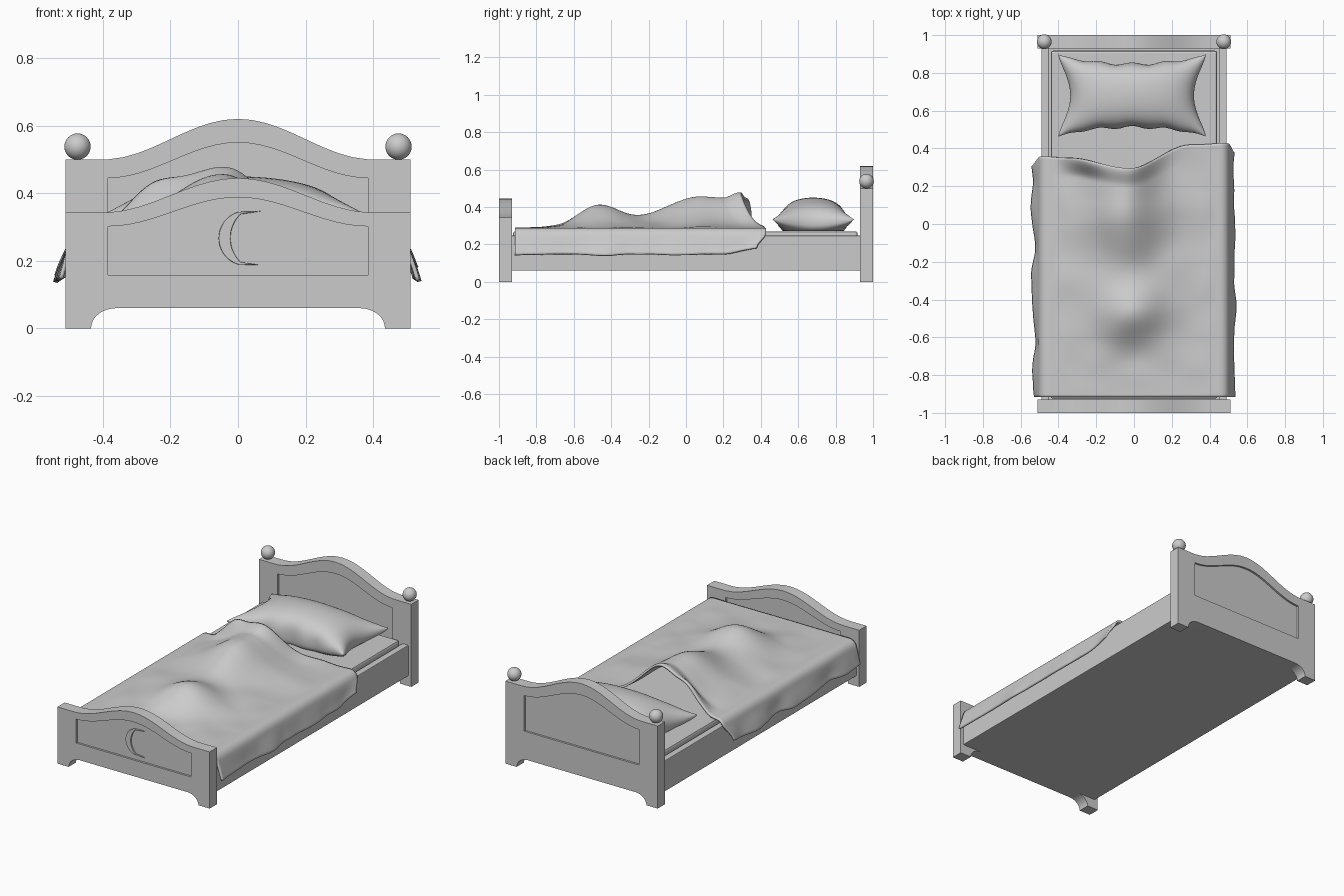
import bpy, bmesh, math
from mathutils import Vector, noise
from math import cos, sin, pi, exp

if "Cube" in bpy.data.objects:
    bpy.data.objects.remove(bpy.data.objects["Cube"])


def smooth(ob, angle=40):
    bpy.ops.object.select_all(action='DESELECT')
    ob.select_set(True)
    bpy.context.view_layer.objects.active = ob
    bpy.ops.object.shade_smooth_by_angle(angle=math.radians(angle))


def box(name, x, y, z, bevel=0.004):
    bpy.ops.mesh.primitive_cube_add(size=1, location=[(a + b) / 2 for a, b in (x, y, z)])
    ob = bpy.context.object
    ob.name = name
    ob.scale = [b - a for a, b in (x, y, z)]
    bpy.ops.object.transform_apply(location=False, rotation=False, scale=True)
    m = ob.modifiers.new("bevel", 'BEVEL')
    m.width, m.segments = bevel, 2
    return ob


def plate(name, loops, y, depth, bevel=0.0):
    """Filled outline in the xz plane (later loops are holes), thickened along y."""
    cu = bpy.data.curves.new(name, 'CURVE')
    cu.dimensions, cu.fill_mode = '2D', 'BOTH'
    cu.extrude, cu.bevel_depth, cu.bevel_resolution = depth / 2, bevel, 2
    for pts in loops:
        sp = cu.splines.new('POLY')
        sp.points.add(len(pts) - 1)
        for p, (px, pz) in zip(sp.points, pts):
            p.co = (px, pz, 0, 1)
        sp.use_cyclic_u = True
    ob = bpy.data.objects.new(name, cu)
    bpy.context.collection.objects.link(ob)
    ob.location.y, ob.rotation_euler.x = y, pi / 2
    bpy.ops.object.select_all(action='DESELECT')
    ob.select_set(True)
    bpy.context.view_layer.objects.active = ob
    bpy.ops.object.convert(target='MESH')
    smooth(bpy.context.object, 30)


def sheets(name, nu, nv, fns):
    """Grid surfaces from functions of u, v in -1..1, welded where they meet."""
    bm = bmesh.new()
    for fn in fns:
        g = [[bm.verts.new(fn(2 * i / nu - 1, 2 * j / nv - 1)) for j in range(nv + 1)]
             for i in range(nu + 1)]
        for i in range(nu):
            for j in range(nv):
                bm.faces.new((g[i][j], g[i + 1][j], g[i + 1][j + 1], g[i][j + 1]))
    if len(fns) > 1:
        bmesh.ops.remove_doubles(bm, verts=bm.verts, dist=1e-5)
        bmesh.ops.recalc_face_normals(bm, faces=bm.faces)
    me = bpy.data.meshes.new(name)
    bm.to_mesh(me)
    bm.free()
    ob = bpy.data.objects.new(name, me)
    bpy.context.collection.objects.link(ob)
    smooth(ob, 60)
    return ob


def arch(half, flat, z, rise, n=24):
    xs = [half * (1 - 2 * i / n) for i in range(n + 1)]
    return [(x, z + rise * (0.5 + 0.5 * cos(pi * min(abs(x) / flat, 1)))) for x in xs]


# Headboard and footboard: arched frame with a recessed panel on both sides
def board(name, y, z, rise, pz0, pz1, prise):
    foot = [(0.36 + 0.075 * cos(a), 0.06 * sin(a)) for a in [i * pi / 16 for i in range(9)]]
    bottom = [(-0.51, 0)] + [(-x, h) for x, h in foot] + foot[::-1] + [(0.51, 0)]
    hole = [(-0.385, pz0), (0.385, pz0)] + arch(0.385, 0.385, pz1, prise)
    plate(name, [bottom + arch(0.51, 0.4, z, rise), hole], y, 0.07)
    plate(name + "_panel", [hole], y, 0.046)


board("headboard", 0.965, 0.5, 0.12, 0.23, 0.445, 0.105)
board("footboard", -0.965, 0.343, 0.102, 0.158, 0.302, 0.086)

# Crescent ornament on the footboard
a, b = math.asin(0.0745 / 0.0792), math.asin(0.0745 / 0.0891)
outer = [(0.024 + 0.0792 * cos(t), 0.267 + 0.0792 * sin(t))
         for t in [pi - (pi - 1.71) + (2 * pi - 3.42) * i / 20 for i in range(21)]]
tip = outer[0]
r = math.hypot(tip[0] - 0.077, tip[1] - 0.267)
t0 = math.atan2(tip[1] - 0.267, tip[0] - 0.077)
inner = [(0.077 + r * cos(t), 0.267 + r * sin(t))
         for t in [2 * pi - t0 - (2 * pi - 2 * t0) * i / 20 for i in range(1, 20)]]
top_tip, low_tip = (0.036, 0.344), (0.036, 0.19)
plate("crescent", [[top_tip] + outer[1:-1] + [low_tip] + inner], -0.988, 0.012, 0.002)

# Ball finials
for s in (-1, 1):
    bpy.ops.mesh.primitive_uv_sphere_add(segments=32, ring_count=16, radius=0.039,
                                         location=(s * 0.475, 0.965, 0.538))
    bpy.context.object.name = "finial"
    smooth(bpy.context.object)

# Base, side rails and mattress
box("base", (-0.46, 0.46), (-0.935, 0.935), (0.06, 0.2))
for s in (-1, 1):
    box("side_rail", sorted((s * 0.45, s * 0.49)), (-0.935, 0.935), (0.06, 0.247))
box("mattress", (-0.44, 0.44), (-0.925, 0.918), (0.15, 0.27), 0.012)


# Pillow: two puffed sheets meeting at a pinched seam
def pillow(side):
    def fn(u, v):
        u, v = sin(u * pi / 2), sin(v * pi / 2)
        eu, ev = max(0, 1 - u * u), max(0, 1 - v * v)
        x = -0.01 + 0.39 * u * (1 - 0.16 * ev ** 1.6 * u * u)
        y = 0.68 + 0.218 * v * (1 - 0.23 * eu ** 0.8 * v * v)
        y += 0.008 * cos(u * 14) * v ** 4 * eu
        seam = 0.315 + 0.02 * (u * v) ** 2
        puff = (eu * ev) ** 0.5
        z = seam + 0.135 * puff if side > 0 else max(0.272, seam - 0.075 * puff ** 0.7)
        return x, y, z
    return fn


sheets("pillow", 40, 32, [pillow(1), pillow(-1)])


# Blanket: draped over the sides, raised over a sleeping shape, lip turned up
def ramp(a, b, t):
    t = max(0, min(1, (t - a) / (b - a)))
    return t * t * (3 - 2 * t)


def bell(t, s):
    return exp(-(t / s) ** 2 / 2)


def lerp(pts, t):
    for (x0, y0), (x1, y1) in zip(pts, pts[1:]):
        if t <= x1:
            return y0 + (y1 - y0) * ramp(x0, x1, t)
    return pts[-1][1]


END = [(-0.6, 0.37), (-0.35, 0.35), (-0.02, 0.295), (0.3, 0.42), (0.6, 0.435)]


def blanket(u, v):
    s, d = math.copysign(1, u), abs(u) * 0.64
    flat, rad = 0.455, 0.05
    x = min(d, flat)
    end = lerp(END, s * x) - 0.05 * ramp(0.5, 0.64, d)
    y = -0.915 + (end + 0.915) * (v + 1) / 2
    xs = s * x
    n = noise.noise(Vector((xs * 5, y * 5, 2)))
    # body, knee and edge lip
    body = 0.155 * bell(xs + 0.04, 0.12 if xs > -0.04 else 0.16) * bell(y - 0.11, 0.4 if y > 0.11 else 0.17)
    knee = 0.095 * bell(xs + 0.02, 0.12) * bell(y + 0.47, 0.1)
    legs = 0.045 * bell(xs + 0.03, 0.17) * bell(y + 0.25, 0.25)
    t = ramp(end - 0.1, end, y)
    lip = t * (0.04 * bell(xs + 0.05, 0.12) + 0.075 * bell(xs + 0.26, 0.07))
    fade = 1 - ramp(0.36, 0.455, d)
    z = 0.288 + (body + knee + legs + lip + 0.012 * n * ramp(-0.9, -0.7, y)) * fade
    # rounded edge and hanging sides
    if d > flat:
        arc = d - flat
        ang = min(arc / rad, 1.3)
        x += rad * sin(ang)
        z -= rad * (1 - cos(ang))
        k = max(0, arc - rad * 1.3)
        up = 1 - 0.4 * ramp(0.2, 0.44, y)
        wave = noise.noise(Vector((s * 3, y * 7, 0.5)))
        x += k * 0.27 + wave * 0.018 * ramp(0, 0.1, k)
        z -= k * 0.88 * up + 0.012 * wave * ramp(0, 0.1, k)
    return s * x, y, z


ob = sheets("blanket", 90, 100, [blanket])
m = ob.modifiers.new("thickness", 'SOLIDIFY')
m.thickness, m.offset = 0.012, -1
